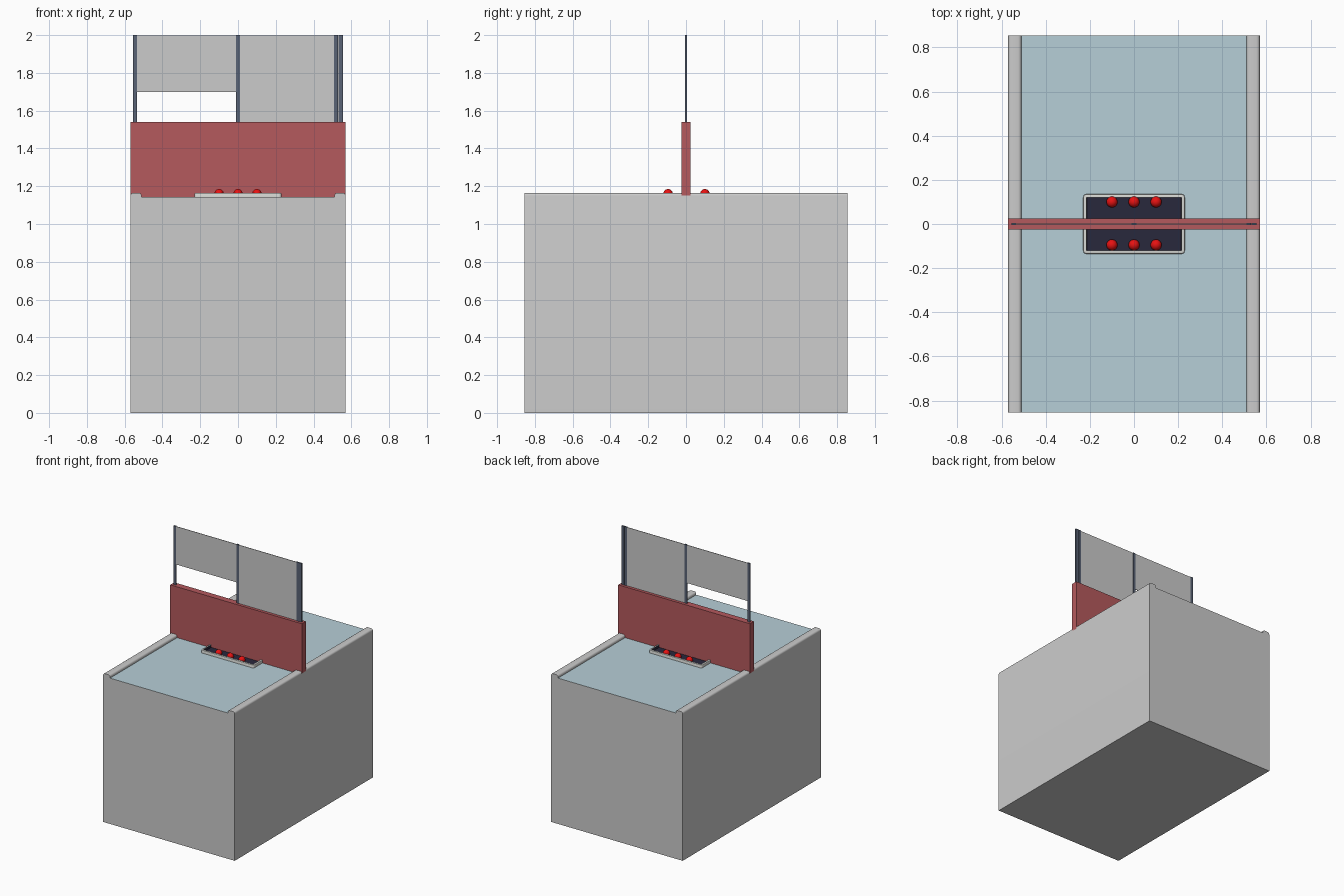
import bpy, bmesh, math
from mathutils import Vector

if "Cube" in bpy.data.objects:
    bpy.data.objects.remove(bpy.data.objects["Cube"])


def mat(name, rgb):
    m = bpy.data.materials.new(name)
    m.diffuse_color = (*rgb, 1)
    m.use_nodes = True
    m.node_tree.nodes["Principled BSDF"].inputs["Base Color"].default_value = m.diffuse_color
    return m


GREY = mat("light grey", (0.60, 0.60, 0.60))
BLUE = mat("pale blue", (0.47, 0.62, 0.68))
RED = mat("brick red", (0.46, 0.10, 0.11))
SLATE = mat("slate", (0.10, 0.125, 0.18))
RIM = mat("off white", (0.68, 0.69, 0.66))
DARK = mat("dark navy", (0.022, 0.021, 0.045))
BALL = mat("bright red", (0.80, 0.006, 0.006))


def add(name, bm, *mats):
    bmesh.ops.recalc_face_normals(bm, faces=bm.faces)
    me = bpy.data.meshes.new(name)
    bm.to_mesh(me)
    bm.free()
    for m in mats:
        me.materials.append(m)
    ob = bpy.data.objects.new(name, me)
    bpy.context.collection.objects.link(ob)
    return ob


def box_bm(x0, x1, y0, y1, z0, z1):
    bm = bmesh.new()
    bmesh.ops.create_cube(bm, size=1)
    for v in bm.verts:
        v.co = Vector((x1 if v.co.x > 0 else x0,
                       y1 if v.co.y > 0 else y0,
                       z1 if v.co.z > 0 else z0))
    return bm


def box(name, dims, m):
    return add(name, box_bm(*dims), m)


def smooth(ob, angle=40):
    bpy.ops.object.select_all(action='DESELECT')
    ob.select_set(True)
    bpy.context.view_layer.objects.active = ob
    bpy.ops.object.shade_smooth_by_angle(angle=math.radians(angle))


W, L, DECK, TOP = 0.57, 0.855, 1.142, 1.165

# Counter body: cross-section with rounded edge rails, extruded along y
r = 0.015
right = [(W, 0)]
for cx, a0 in ((W - r, 0), (0.51 + r, 90)):
    for i in range(5):
        a = math.radians(a0 + i * 22.5)
        right.append((cx + r * math.cos(a), TOP - r + r * math.sin(a)))
right.append((0.51, DECK))
profile = right + [(-x, z) for x, z in reversed(right)]
bm = bmesh.new()
face = bm.faces.new([bm.verts.new((x, -L, z)) for x, z in profile])
ext = bmesh.ops.extrude_face_region(bm, geom=[face])
bmesh.ops.translate(bm, vec=(0, 2 * L, 0),
                    verts=[g for g in ext["geom"] if isinstance(g, bmesh.types.BMVert)])
bmesh.ops.recalc_face_normals(bm, faces=bm.faces)
for f in bm.faces:
    # the flat deck between the rails is blue
    if f.normal.z > 0.99 and abs(f.calc_center_median().x) < 0.1:
        f.material_index = 1
smooth(add("counter_body", bm, GREY, BLUE))

# Tray with rounded rim and sunken dark floor
bm = box_bm(-0.23, 0.23, -0.135, 0.135, DECK - 0.004, TOP)
up = [e for e in bm.edges if abs(e.verts[0].co.z - e.verts[1].co.z) > 0.01]
bmesh.ops.bevel(bm, geom=up, offset=0.014, segments=4, profile=0.5, affect='EDGES')
bm.normal_update()
top = max(bm.faces, key=lambda f: f.calc_center_median().z)
rim_edges = list(top.edges)
bmesh.ops.bevel(bm, geom=rim_edges, offset=0.005, segments=2, profile=0.5, affect='EDGES')
bm.normal_update()
top = max(bm.faces, key=lambda f: (round(f.calc_center_median().z, 4), f.calc_area()))
bmesh.ops.inset_region(bm, faces=[top], thickness=0.009)
wall = bmesh.ops.inset_region(bm, faces=[top], thickness=0.002)["faces"]
for v in top.verts:
    v.co.z = DECK + 0.003
top.material_index = 1
for f in wall:
    f.material_index = 1
smooth(add("tray", bm, RIM, DARK))

# Two rows of balls in the tray
for y in (-0.095, 0.1):
    for i, x in enumerate((-0.1, 0, 0.1)):
        bm = bmesh.new()
        bmesh.ops.create_uvsphere(bm, u_segments=24, v_segments=12, radius=0.025)
        bmesh.ops.translate(bm, vec=(x, y, 1.16), verts=bm.verts)
        smooth(add(f"ball_{'front' if y < 0 else 'back'}_{i}", bm, BALL))

# Divider across the counter
box("divider_panel", (-W, W, -0.025, 0.025, DECK, 1.54), RED)

# Screen posts
for i, (x0, x1) in enumerate(((-0.556, -0.535), (-0.011, 0.011),
                              (0.509, 0.530), (0.533, 0.555))):
    box(f"screen_post_{i}", (x0, x1, -0.005, 0.005, 1.53, 2.0), SLATE)

# Screens: raised one on the left, closed one on the right
box("raised_screen", (-0.537, -0.009, -0.002, 0.002, 1.70, 1.998), GREY)
box("closed_screen", (0.009, 0.511, -0.002, 0.002, 1.535, 1.998), GREY)
